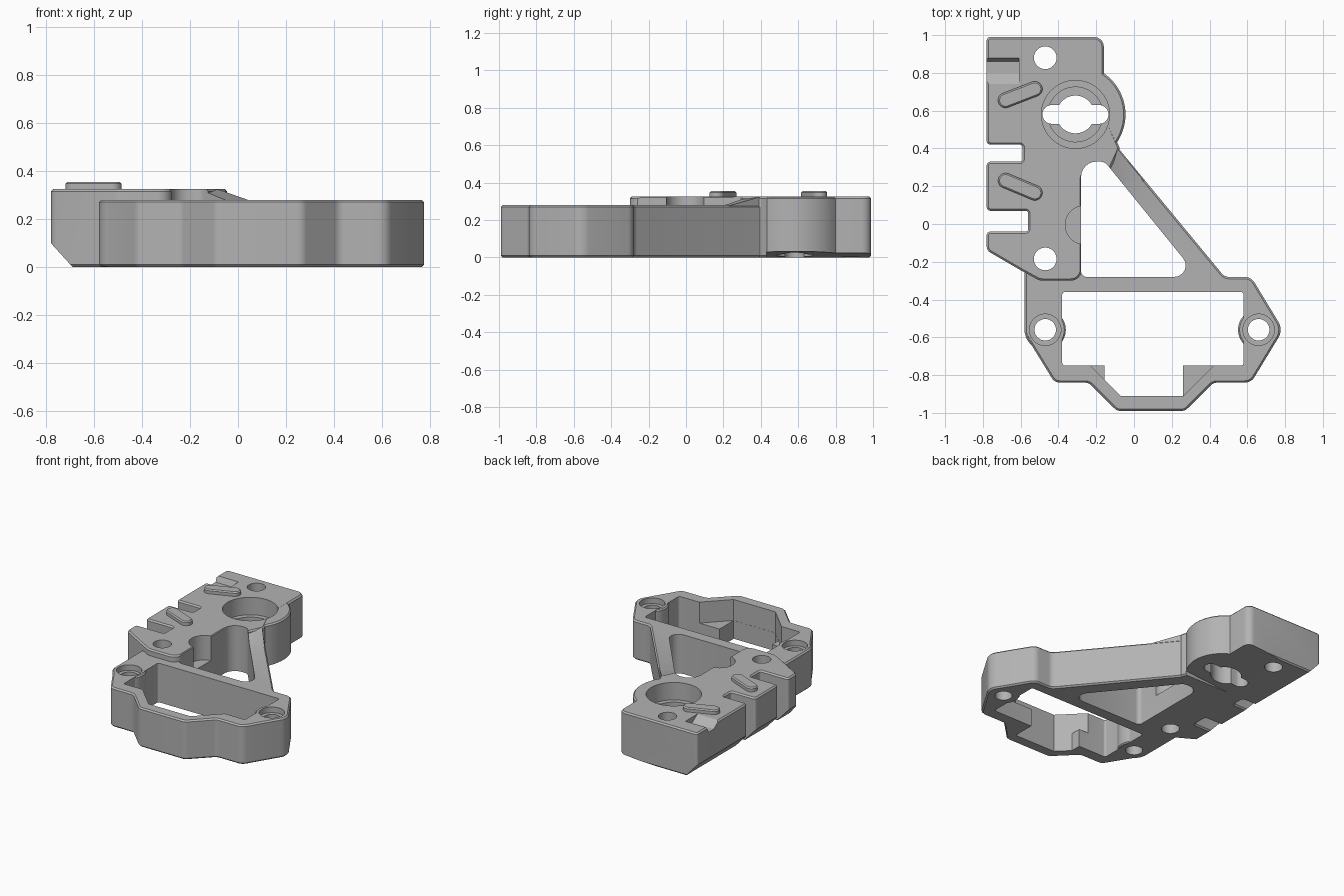
import bpy, bmesh, math
from mathutils import Vector

if "Cube" in bpy.data.objects:
    bpy.data.objects.remove(bpy.data.objects["Cube"], do_unlink=True)

grey = bpy.data.materials.new("machined grey")
grey.use_nodes = True
colour = (0.45, 0.45, 0.45, 1)
grey.diffuse_color = colour
grey.node_tree.nodes["Principled BSDF"].inputs["Base Color"].default_value = colour


def rounded(points, radius):
    """Fillet a polygon; a point may carry its own radius."""
    out = []
    for i, p in enumerate(points):
        r = p[2] if len(p) > 2 else radius
        c = Vector(p[:2])
        a = (Vector(points[i - 1][:2]) - c).normalized()
        b = (Vector(points[(i + 1) % len(points)][:2]) - c).normalized()
        half = a.angle(b) / 2
        if r == 0 or half > 1.54:
            out.append(c)
            continue
        centre = c + (a + b).normalized() * r / math.sin(half)
        reach = r / math.tan(half)
        start, end = c + a * reach - centre, c + b * reach - centre
        sweep = math.pi - 2 * half
        for k in range(7):
            t = k / 6 * sweep
            out.append(centre + (start * math.sin(sweep - t) + end * math.sin(t)) / math.sin(sweep))
    return out


def prism(name, points, low, high, radius=0.0, bevel=0.0, axis="Z"):
    """Extrude a profile along an axis, with optional chamfered rims."""
    bm = bmesh.new()
    place = {"Z": lambda u, v, w: (u, v, w),
             "Y": lambda u, v, w: (u, w, v),
             "X": lambda u, v, w: (w, u, v)}[axis]
    outline = rounded(points, radius)
    rings = [[bm.verts.new(place(p[0], p[1], w)) for p in outline] for w in (low, high)]
    caps = [bm.faces.new(r) for r in rings]
    n = len(outline)
    for i in range(n):
        j = (i + 1) % n
        bm.faces.new((rings[0][i], rings[0][j], rings[1][j], rings[1][i]))
    bmesh.ops.recalc_face_normals(bm, faces=bm.faces)
    if bevel:
        rim = list({e for f in caps for e in f.edges})
        bmesh.ops.bevel(bm, geom=rim, offset=bevel, segments=1, affect="EDGES", clamp_overlap=False)
    mesh = bpy.data.meshes.new(name)
    bm.to_mesh(mesh)
    bm.free()
    mesh.materials.append(grey)
    ob = bpy.data.objects.new(name, mesh)
    bpy.context.collection.objects.link(ob)
    return ob


def disc(name, x, y, r, low, high, bevel=0.0, sides=48):
    ring = [(x + r * math.cos(k * math.tau / sides), y + r * math.sin(k * math.tau / sides))
            for k in range(sides)]
    return prism(name, ring, low, high, bevel=bevel)


def capsule(name, a, b, r, low, high, bevel=0.0):
    a, b = Vector(a), Vector(b)
    ang = math.atan2(b.y - a.y, b.x - a.x)
    ring = []
    for c, turn in ((b, -math.pi / 2), (a, math.pi / 2)):
        for k in range(13):
            t = ang + turn + k * math.pi / 12
            ring.append((c.x + r * math.cos(t), c.y + r * math.sin(t)))
    return prism(name, ring, low, high, bevel=bevel)


def combine(target, tool, operation):
    mod = target.modifiers.new("combine", "BOOLEAN")
    mod.operation, mod.object, mod.solver = operation, tool, "EXACT"
    bpy.context.view_layer.objects.active = target
    bpy.ops.object.modifier_apply(modifier=mod.name)
    bpy.data.objects.remove(tool, do_unlink=True)


FRAME_TOP, BODY_TOP = 0.28, 0.325
BORE = (-0.31, 0.58)
POSTS = [(-0.47, -0.56), (0.66, -0.56)]

# Raised body block with side notches
body = prism("bracket_body", [
    (-0.78, 0.99), (-0.16, 0.99, 0.05), (-0.16, 0.60), (-0.075, 0.40), (-0.13, 0.28),
    (-0.275, 0.26), (-0.275, -0.30, 0.06), (-0.50, -0.30, 0.06), (-0.60, -0.245),
    (-0.78, -0.14, 0.04), (-0.78, -0.04), (-0.56, -0.04, 0.015), (-0.56, 0.07, 0.015),
    (-0.78, 0.07), (-0.78, 0.33), (-0.59, 0.33, 0.015), (-0.59, 0.42, 0.015),
    (-0.78, 0.42)], 0, BODY_TOP, 0.02, 0.01)

# Slanted lower edges of the body
combine(body, prism("edge_cut", [(-0.9, 0.23), (-0.9, -0.1), (-0.6, -0.1)],
                    -2, 2, axis="Y"), "DIFFERENCE")

# Round boss around the bore
combine(body, disc("boss", *BORE, 0.265, 0.001, BODY_TOP - 0.0005, 0.01, 64), "UNION")
combine(body, prism("boss_relief", [(-0.45, 0), (-0.45, -0.1), (0.1, -0.1), (0.1, 0.045)],
                    0.43, 1.2, axis="Y"), "DIFFERENCE")

# Lower frame with diagonal arm
frame = prism("frame", [
    (-0.58, -0.20), (-0.58, -0.58, 0.05), (-0.42, -0.84, 0.05), (-0.24, -0.84, 0.05),
    (-0.09, -0.99, 0.05), (0.27, -0.99, 0.05), (0.42, -0.84, 0.05), (0.62, -0.84, 0.06),
    (0.79, -0.56, 0.08), (0.62, -0.28, 0.06), (0.48, -0.28, 0.05), (-0.09, 0.41),
    (-0.45, 0.40), (-0.45, -0.10)], 0, FRAME_TOP, 0.02, 0.01)
combine(frame, prism("window_cut", [(-0.38, -0.75), (0.58, -0.75), (0.58, -0.36), (-0.38, -0.36)],
                     -0.1, 0.5, 0.015), "DIFFERENCE")

# Pocket at the front of the window, with low corner ledges
combine(frame, prism("pocket_cut", [
    (-0.155, -0.70), (-0.155, -0.825), (-0.07, -0.91), (0.26, -0.91), (0.26, -0.70)],
    -0.1, 0.5), "DIFFERENCE")
combine(frame, prism("ledge_cut", [
    (-0.23, -0.70), (-0.23, -0.75), (-0.07, -0.911), (0.261, -0.911), (0.42, -0.75), (0.42, -0.70)],
    0.13, 0.5), "DIFFERENCE")
for x, y in POSTS:
    combine(frame, disc("post", x, y, 0.109, 0.001, FRAME_TOP - 0.001, 0.008), "UNION")
combine(body, frame, "UNION")

# Ramp from the body down to the arm
ramp = prism("ramp", [(-0.085, 0.395), (0.055, 0.225), (-0.06, 0.18), (-0.19, 0.31)],
             0.1, BODY_TOP - 0.001)
for v in ramp.data.vertices:
    if v.co.z > 0.3 and v.co.y < 0.3:
        v.co.z = FRAME_TOP - 0.005
combine(body, ramp, "UNION")

# Triangular opening and the scallop beside it
combine(body, prism("triangle_cut", [
    (-0.28, 0.33, 0.08), (-0.155, 0.33, 0.05), (0.34, -0.28, 0.06), (-0.28, -0.28, 0.03)],
    -0.1, 0.5), "DIFFERENCE")
combine(body, disc("scallop_cut", -0.262, -0.005, 0.102, 0.15, 0.5), "DIFFERENCE")

# Stepped bore with a cross slot
for r, floor in ((0.18, 0.20), (0.145, 0.17), (0.1, -0.1)):
    combine(body, disc("bore_cut", *BORE, r, floor, 0.5, sides=64), "DIFFERENCE")
combine(body, capsule("slot_cut", (-0.435, 0.58), (-0.185, 0.58), 0.05, -0.1, 0.25), "DIFFERENCE")

# Screw holes
for y in (0.88, -0.185):
    combine(body, disc("screw_cut", -0.47, y, 0.06, -0.1, 0.5), "DIFFERENCE")
for x, y in POSTS:
    combine(body, disc("screw_cut", x, y, 0.057, -0.1, 0.5), "DIFFERENCE")
    combine(body, disc("counterbore_cut", x, y, 0.083, 0.24, 0.5), "DIFFERENCE")

# Shallow dip across the top at the back corner
combine(body, prism("dip_cut", [(0.885, 0.34), (0.86, 0.285), (0.80, 0.285), (0.72, 0.34)],
                    -0.9, -0.61, axis="X"), "DIFFERENCE")

# Raised ribs on the body
ribs = [capsule("back_rib", (-0.68, 0.655), (-0.525, 0.715), 0.04, 0.27, 0.355, 0.008),
        capsule("front_rib", (-0.68, 0.23), (-0.525, 0.165), 0.04, 0.27, 0.355, 0.008)]

for ob in [body] + ribs:
    bpy.ops.object.select_all(action="DESELECT")
    ob.select_set(True)
    bpy.context.view_layer.objects.active = ob
    bpy.ops.object.shade_smooth_by_angle(angle=math.radians(30))
